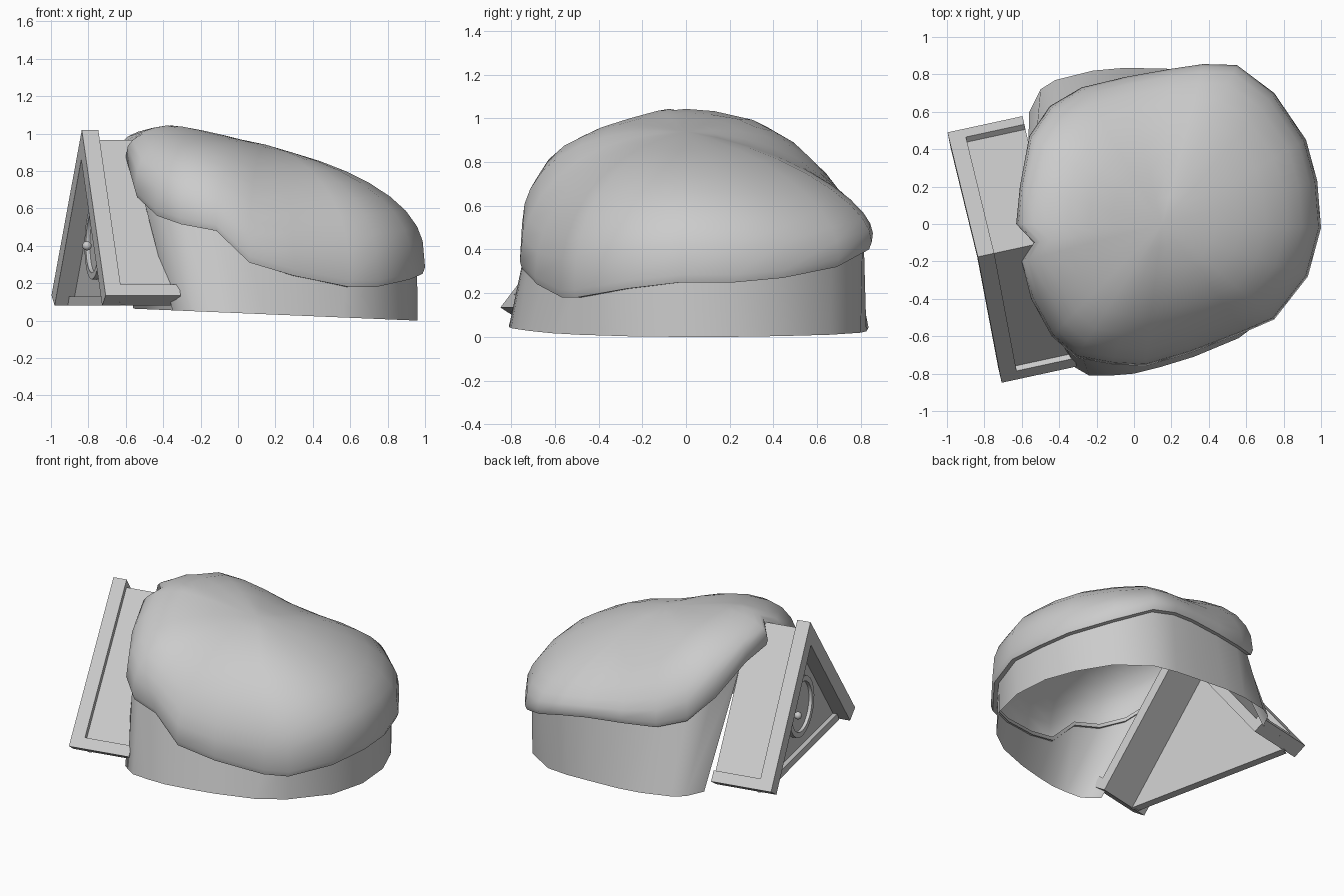
import bpy, bmesh, math
from mathutils import Vector

if "Cube" in bpy.data.objects:
    bpy.data.objects.remove(bpy.data.objects["Cube"])


def make(name, verts, faces, angle=40):
    me = bpy.data.meshes.new(name)
    me.from_pydata(verts, [], faces)
    bm = bmesh.new()
    bm.from_mesh(me)
    bmesh.ops.recalc_face_normals(bm, faces=bm.faces)
    bm.to_mesh(me)
    bm.free()
    ob = bpy.data.objects.new(name, me)
    bpy.context.collection.objects.link(ob)
    bpy.ops.object.select_all(action='DESELECT')
    ob.select_set(True)
    bpy.context.view_layer.objects.active = ob
    bpy.ops.object.shade_smooth_by_angle(angle=math.radians(angle))
    return ob


# Plan stations round the hut: rim x, y, z and wall foot x, y
STATIONS = [
    (-.60, -.20, .84, -.35, -.74), (-.55, -.40, .66, -.31, -.77),
    (-.44, -.60, .56, -.24, -.81), (-.31, -.715, .515, -.12, -.81),
    (-.12, -.75, .48, 0, -.80), (.06, -.76, .31, .14, -.765),
    (.30, -.69, .24, .32, -.71), (.60, -.575, .18, .56, -.61),
    (.75, -.51, .18, .72, -.49), (.93, -.28, .22, .90, -.25),
    (1.0, -.02, .25, .96, 0), (.98, .23, .25, .94, .25),
    (.92, .45, .27, .86, .45), (.75, .70, .32, .72, .66),
    (.55, .85, .40, .50, .80), (.37, .855, .44, .34, .825),
    (.20, .83, .46, .18, .83), (-.05, .785, .47, -.05, .835),
    (-.28, .73, .48, -.22, .82), (-.45, .63, .53, -.42, .77),
    (-.56, .47, .66, -.50, .72), (-.61, .20, .82, -.56, .60)]
NOTCH = [(-.63, 0, .87), (-.535, -.10, .93)]
CX, CY = .15, 0


def toward(p, s, dz=0):
    return (CX + (p[0] - CX) * s, CY + (p[1] - CY) * s, p[2] + dz)


# Soft roof dome with a turned-in lip and a notch over the porch ridge
rim = [s[:3] for s in STATIONS] + NOTCH
n = len(rim)
rows = [[toward(p, .94, 0) for p in rim], [toward(p, .985, 0) for p in rim]]
for s in (1, .985, .95, .88, .78, .65, .5, .34, .17):
    row = []
    for p in rim:
        d = Vector((p[0] - CX, p[1] - CY)).normalized()
        side = 2.0 if d.y < 0 else 1.6
        k = side * d.y ** 2 + 2.8 * d.x ** 2
        x, y, z0 = toward(p, s, .035)
        top = min(.935 - .25 * (x - CX), 1.065)
        row.append((x, y, z0 + (top - z0) * (1 - s ** k) ** (1 / k)))
    rows.append(row)
verts = [v for r in rows for v in r] + [(CX, CY, .94)]
faces = [(a * n + i, a * n + (i + 1) % n, (a + 1) * n + (i + 1) % n, (a + 1) * n + i)
         for a in range(len(rows) - 1) for i in range(n)]
last = (len(rows) - 1) * n
faces += [(last + i, last + (i + 1) % n, len(verts) - 1) for i in range(n)]
make("dome_roof", verts, faces, 50)

# Curved wall, open at the porch
m = len(STATIONS)
verts = [(s[3], s[4], .0403 - .042 * s[3]) for s in STATIONS]
verts += [toward(s, .95, .03) for s in STATIONS]
make("curved_wall", verts, [(i, i + 1, m + i + 1, m + i) for i in range(m - 1)], 50)


# Porch space: u across the front, w inward, z up
def porch(u, w, z):
    w += .02 * z
    return (-.855 + .2115 * u + .977 * w, -.18 - .977 * u + .2115 * w, z)


def prism(name, profile, w0, w1, angle=30):
    k = len(profile)
    verts = [porch(u, w, z) for w in (w0, w1) for u, z in profile]
    faces = [tuple(range(k)), tuple(range(k, 2 * k))]
    faces += [(i, (i + 1) % k, k + (i + 1) % k, k + i) for i in range(k)]
    return make(name, verts, faces, angle)


def chevron(apex, eave, inner_eave, inner_apex):
    return [(0, apex), eave, inner_eave, (0, inner_apex),
            (-inner_eave[0], inner_eave[1]), (-eave[0], eave[1])]


# A-frame gable trim, roof slabs and eave lips
prism("gable_trim", chevron(1.02, (.685, .135), (.60, .08), .86), 0, .09)
prism("porch_roof", chevron(.965, (.655, .115), (.60, .08), .86), .09, .41)
for s, side in ((1, "right"), (-1, "left")):
    prism("eave_lip_" + side,
          [(s * .685, .135), (s * .64, .193), (s * .60, .16), (s * .60, .08)], .09, .41)

# Gable panel and sill
prism("gable_panel", [(-.61, .08), (.61, .08), (0, .88)], .10, .125)
prism("sill", [(-.59, .08), (.59, .08), (.56, .13), (-.56, .13)], .07, .10)


# Round door with ring and knob
def circle(r, cu=0, cz=.42, k=24):
    return [(cu + r * math.cos(2 * math.pi * i / k), cz + r * math.sin(2 * math.pi * i / k))
            for i in range(k)]


k = 24
loops = [(.165, .10), (.165, .07), (.20, .07), (.20, .10)]
verts = [porch(u, w, z) for r, w in loops for u, z in circle(r)]
faces = [(a * k + i, a * k + (i + 1) % k, (a + 1) % 4 * k + (i + 1) % k, (a + 1) % 4 * k + i)
         for a in range(4) for i in range(k)]
make("door_ring", verts, faces, 40)
prism("door_disc", circle(.17), .092, .10, 40)
bpy.ops.mesh.primitive_uv_sphere_add(segments=12, ring_count=8, radius=.025,
                                     location=porch(-.09, .06, .40))
bpy.context.object.name = "door_knob"
bpy.ops.object.shade_smooth()
